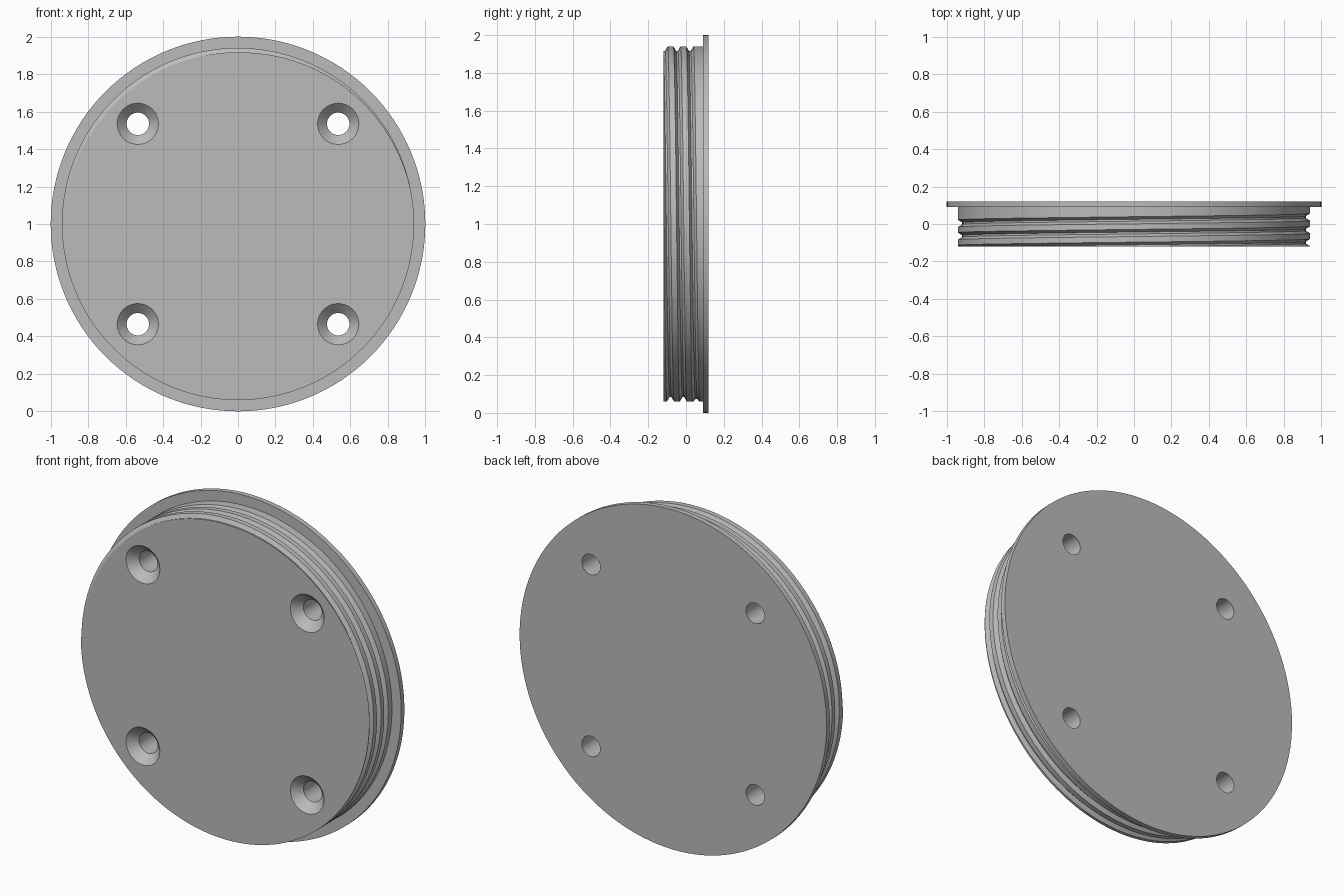
import bpy
import bmesh
from math import sin, cos, pi

if "Cube" in bpy.data.objects:
    bpy.data.objects.remove(bpy.data.objects["Cube"])

SEGMENTS = 128
PITCH = 0.068

grey = bpy.data.materials.new("grey plastic")
grey.use_nodes = True
GREY = (0.5, 0.5, 0.5, 1)
grey.diffuse_color = GREY
grey.node_tree.nodes["Principled BSDF"].inputs["Base Color"].default_value = GREY


def skin_rings(name, rings, closed):
    """Join rings of points into a capped solid; closed rings wrap around."""
    bm = bmesh.new()
    loops = [[bm.verts.new(p) for p in ring] for ring in rings]
    for a, b in zip(loops, loops[1:]):
        n = len(a)
        for i in range(n if closed else n - 1):
            j = (i + 1) % n
            bm.faces.new((a[i], a[j], b[j], b[i]))
    bm.faces.new(loops[0])
    bm.faces.new(loops[-1][::-1])
    bmesh.ops.recalc_face_normals(bm, faces=bm.faces)
    mesh = bpy.data.meshes.new(name)
    bm.to_mesh(mesh)
    bm.free()
    mesh.materials.append(grey)
    obj = bpy.data.objects.new(name, mesh)
    bpy.context.collection.objects.link(obj)
    return obj


def lathe(name, profile, segments, x=0, z=1):
    """Turn (radius, y) points around an axis parallel to y."""
    rings = [[(x + r * cos(2 * pi * i / segments), y, z + r * sin(2 * pi * i / segments))
              for i in range(segments)] for r, y in profile]
    return skin_rings(name, rings, True)


# Threaded body with the wide flange at the back
plug = lathe("threaded_cap", [(0.94, -0.12), (0.94, 0.09), (1, 0.09), (1, 0.12)], SEGMENTS)

# Helical groove cutter: starts ahead of the front face and fades out at the bottom
groove_profile = [(0.917, -0.005), (0.917, 0.005), (0.965, 0.034), (0.965, -0.034)]
turns, per_turn = 2.8, 96
steps = int(turns * per_turn)
rings = []
for s in range(steps + 1):
    t = s / per_turn
    angle = pi - 2 * pi * t                       # from -x over the top
    y0 = -0.133 + PITCH * t
    lift = 0.03 * max(0, (t - turns + 0.06) / 0.06)
    rings.append([((r + lift) * cos(angle), y0 + dy, 1 + (r + lift) * sin(angle))
                  for r, dy in groove_profile])
cutters = [skin_rings("groove_cutter", rings, True)]

# Countersunk screw holes
hole_profile = [(0.12, -0.13), (0.06, -0.07), (0.06, 0.15)]
for x in (-0.535, 0.535):
    for z in (0.465, 1.535):
        cutters.append(lathe("hole_cutter", hole_profile, 48, x, z))

# Cut the groove and holes, then drop the cutters
bpy.context.view_layer.objects.active = plug
plug.select_set(True)
for cutter in cutters:
    cutter.hide_render = True
    mod = plug.modifiers.new("cut", "BOOLEAN")
    mod.operation = "DIFFERENCE"
    mod.solver = "EXACT"
    mod.object = cutter
    bpy.ops.object.modifier_apply(modifier=mod.name)
    bpy.data.objects.remove(cutter)

bpy.ops.object.shade_smooth_by_angle(angle=0.35)
